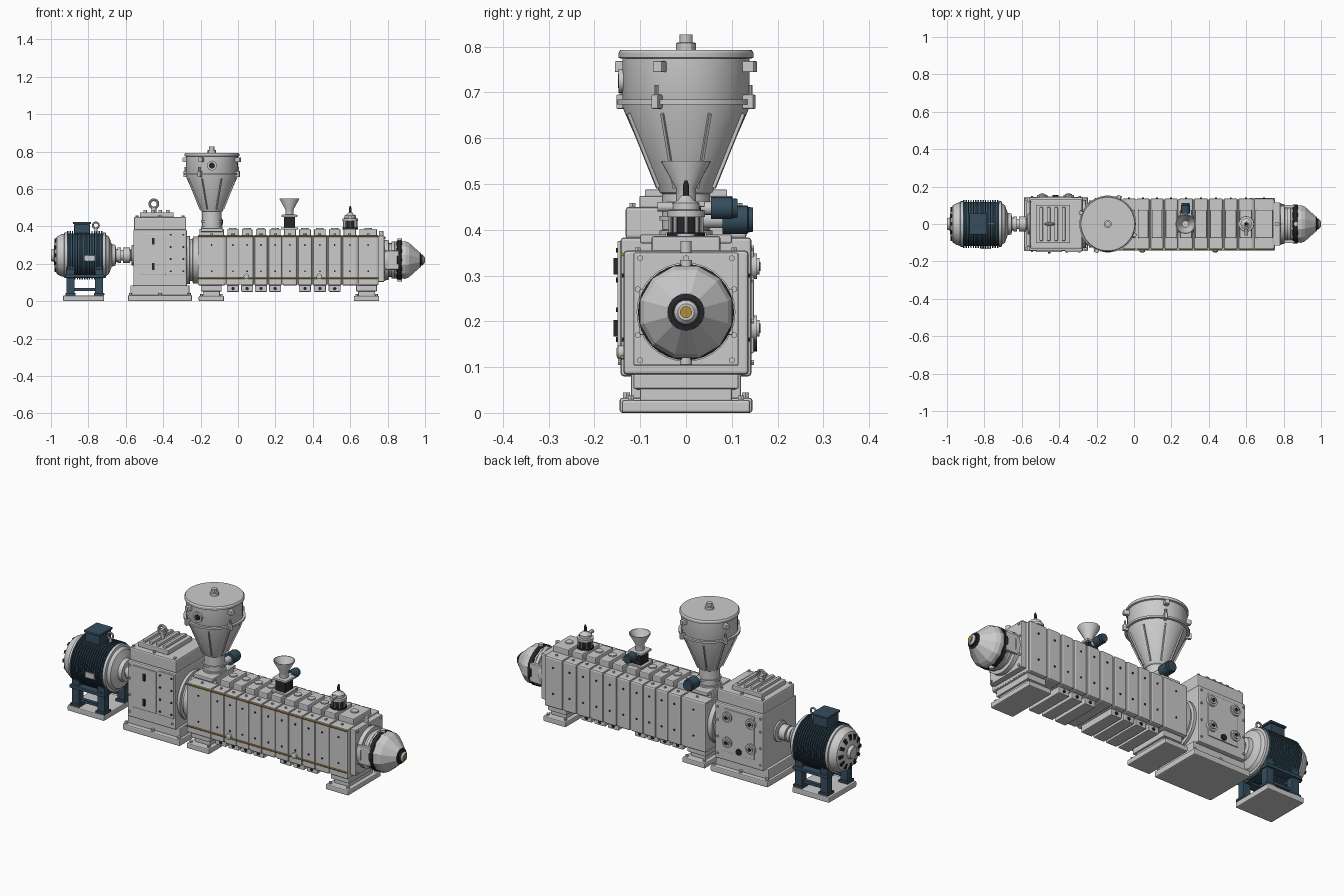
import bpy, bmesh, math
from mathutils import Matrix, Vector

def material(name, c):
    m = bpy.data.materials.new(name)
    m.diffuse_color = (*c, 1)
    return m

BLUE = material("dark_blue", (0.035, 0.075, 0.11))
BLACK = material("black", (0.02, 0.02, 0.025))
GOLD = material("brass", (0.45, 0.27, 0.04))
ROT = {'X': Matrix.Rotation(math.pi / 2, 4, 'Y'), 'Y': Matrix.Rotation(-math.pi / 2, 4, 'X'), 'Z': Matrix()}
smooth = []

def finish(name, bm, mat):
    bmesh.ops.recalc_face_normals(bm, faces=bm.faces)
    me = bpy.data.meshes.new(name)
    bm.to_mesh(me)
    bm.free()
    ob = bpy.data.objects.new(name, me)
    bpy.context.collection.objects.link(ob)
    if mat:
        me.materials.append(mat)
    return ob

def box(name, x, y, z, mat=None, bevel=0.0):
    """Box from (min, max) pairs."""
    bm = bmesh.new()
    bmesh.ops.create_cube(bm, size=1)
    for v in bm.verts:
        v.co = Vector(p[0] + (c + 0.5) * (p[1] - p[0]) for p, c in zip((x, y, z), v.co))
    ob = finish(name, bm, mat)
    if bevel:
        b = ob.modifiers.new("Bevel", 'BEVEL')
        b.width, b.segments = bevel, 2
    return ob

def lathe(name, origin, axis, profile, seg=32, mat=None, soft=True, turn=0.0):
    """Revolve (radius, offset) points around an axis through origin."""
    bm = bmesh.new()
    rings = []
    for r, t in profile:
        rings.append([bm.verts.new((r * math.cos(turn + math.tau * i / seg), r * math.sin(turn + math.tau * i / seg), t))
                      for i in range(seg)])
    for a, b in zip(rings, rings[1:]):
        for i in range(seg):
            j = (i + 1) % seg
            bm.faces.new((a[i], a[j], b[j], b[i]))
    bm.faces.new(rings[0])
    bm.faces.new(rings[-1])
    bmesh.ops.transform(bm, matrix=Matrix.Translation(origin) @ ROT[axis], verts=bm.verts)
    ob = finish(name, bm, mat)
    if soft:
        smooth.append(ob)
    return ob

def cyl(name, origin, axis, r, length, seg=24, mat=None):
    return lathe(name, origin, axis, [(r, 0), (r, length)], seg, mat)

def ring(name, loc, R, r, rot):
    bpy.ops.mesh.primitive_torus_add(location=loc, rotation=rot, major_radius=R, minor_radius=r,
                                     major_segments=24, minor_segments=8)
    bpy.context.object.name = name
    smooth.append(bpy.context.object)

def bolts(name, pts, axis, r=0.006, h=0.006, mat=None):
    for p in pts:
        lathe(name, p, axis, [(r, 0), (r, h)], 6, mat, False)

# ---- Drive motor
MZ = 0.245
fins = []
for i in range(15):
    t = -0.914 + i * 0.013
    fins += [(0.129, t), (0.129, t + 0.007), (0.118, t + 0.007), (0.118, t + 0.013)]
lathe("motor_finned_body", (0, 0, MZ), 'X', fins, 40, BLUE)
lathe("motor_fan_cover", (0, 0, MZ), 'X', [(0.03, -1.0), (0.035, -0.985), (0.075, -0.98), (0.1, -0.968),
      (0.113, -0.945), (0.115, -0.93), (0.122, -0.928), (0.122, -0.913)], 40)
for i in range(12):
    slot = box("motor_vent_slot", (-0.982, -0.97), (-0.009, 0.009), (0.06, 0.09), BLACK)
    slot.data.transform(Matrix.Translation((0, 0, MZ)) @ Matrix.Rotation(math.tau * i / 12, 4, 'X'))
lathe("motor_drive_end", (0, 0, MZ), 'X', [(0.122, -0.722), (0.122, -0.708), (0.11, -0.705), (0.1, -0.69),
      (0.06, -0.675), (0.055, -0.655), (0.035, -0.652), (0.035, -0.64)], 40)
box("motor_terminal_box", (-0.877, -0.79), (-0.05, 0.05), (0.36, 0.412), BLUE, 0.006)
box("motor_terminal_lid", (-0.882, -0.785), (-0.056, 0.056), (0.412, 0.424), BLUE, 0.004)
ring("motor_lifting_eye", (-0.76, 0, 0.405), 0.016, 0.005, (math.pi / 2, 0, 0))
cyl("motor_eye_stem", (-0.76, 0, 0.36), 'Z', 0.008, 0.032)
box("motor_nameplate", (-0.82, -0.765), (-0.133, -0.12), (0.215, 0.245), None, 0.002)
for x in (-0.918, -0.765):
    for s in (-1, 1):
        box("motor_leg", (x, x + 0.044), (s * 0.085 - 0.02, s * 0.085 + 0.02), (0.03, 0.19), BLUE, 0.003)
        box("motor_foot", (x - 0.005, x + 0.05), (s * 0.085 - 0.03, s * 0.085 + 0.027), (0.03, 0.043), BLUE, 0.002)
    box("motor_leg_crossbar", (x + 0.01, x + 0.034), (-0.085, 0.085), (0.115, 0.145), BLUE)
for s in (-1, 1):
    box("motor_side_rail", (-0.925, -0.715), (s * 0.09 - 0.025, s * 0.09 + 0.025), (0.125, 0.143), BLUE, 0.003)
    box("motor_low_rail", (-0.9, -0.74), (s * 0.085 - 0.01, s * 0.085 + 0.01), (0.055, 0.07), BLUE)
box("motor_base", (-0.935, -0.716), (-0.118, 0.118), (0, 0.03), None, 0.005)

# ---- Shaft coupling
lathe("shaft_coupling", (0, 0, MZ), 'X', [(0.024, -0.65), (0.024, -0.643), (0.041, -0.643), (0.041, -0.625), (0.028, -0.625),
      (0.028, -0.615), (0.041, -0.615), (0.041, -0.578), (0.03, -0.575), (0.03, -0.569), (0.055, -0.568), (0.055, -0.55)])

# ---- Gearbox
box("gearbox_base", (-0.588, -0.246), (-0.145, 0.145), (0, 0.033), None, 0.006)
box("gearbox_plinth", (-0.575, -0.26), (-0.12, 0.12), (0.03, 0.085), None, 0.004)
box("gearbox_lower_case", (-0.56, -0.273), (-0.143, 0.143), (0.08, 0.383), None, 0.007)
box("gearbox_upper_case", (-0.556, -0.277), (-0.132, 0.132), (0.38, 0.45), None, 0.007)
box("gearbox_top_cover", (-0.525, -0.345), (-0.102, 0.102), (0.448, 0.474), None, 0.004)
for i in range(4):
    x = -0.505 + i * 0.04
    box("gearbox_cover_rib", (x, x + 0.018), (-0.09, 0.09), (0.472, 0.488), None, 0.003)
ring("gearbox_lifting_eye", (-0.45, 0, 0.52), 0.022, 0.007, (math.pi / 2, 0, 0))
cyl("gearbox_eye_stem", (-0.45, 0, 0.47), 'Z', 0.013, 0.033)
box("gearbox_front_panel", (-0.525, -0.385), (-0.15, -0.14), (0.14, 0.365), None, 0.003)
box("gearbox_side_panel", (-0.37, -0.28), (-0.15, -0.14), (0.14, 0.375), None, 0.003)
box("gearbox_back_panel", (-0.51, -0.33), (0.14, 0.148), (0.13, 0.36), None, 0.003)
for z in (0.185, 0.32):
    box("gearbox_front_handle", (-0.459, -0.447), (-0.158, -0.148), (z - 0.018, z + 0.018), BLACK)
    for x in (-0.49, -0.35):
        lathe("gearbox_bearing_cap", (x, 0.14, z), 'Y', [(0.028, 0), (0.028, 0.015), (0.018, 0.015), (0.018, 0.021)])
        cyl("gearbox_bearing_plug", (x, 0.155, z), 'Y', 0.01, 0.008, 12, BLACK)
cyl("gearbox_oil_gauge", (-0.42, 0.14, 0.15), 'Y', 0.016, 0.015, 20, BLACK)
for y, h in ((-0.149, -0.006), (0.143, 0.006)):
    bolts("gearbox_edge_bolt", [(x, y, z) for x in (-0.545, -0.29) for z in (0.11, 0.2, 0.29, 0.36)], 'Y', 0.006, 0.006)
bolts("gearbox_panel_bolt", [(x, -0.153, z) for x in (-0.36, -0.292) for z in (0.16, 0.225, 0.29, 0.355)], 'Y', 0.006, 0.005, BLACK)
bolts("gearbox_base_bolt", [(x, y, 0.033) for x in (-0.575, -0.417, -0.26) for y in (-0.13, 0.13)], 'Z', 0.009, 0.011)
bolts("gearbox_top_bolt", [(x, y, 0.45) for x in (-0.54, -0.417, -0.295) for y in (-0.117, 0.117)], 'Z', 0.008, 0.008)

# ---- Lantern flange between gearbox and barrel
lathe("adapter_flange", (0, 0, 0.22), 'X', [(0.128, -0.275), (0.128, -0.258), (0.112, -0.256), (0.112, -0.243),
      (0.125, -0.241), (0.125, -0.215)], 40)

# ---- Barrel segments with top caps
edges = [-0.215, -0.066, 0.012, 0.086, 0.16, 0.237, 0.318, 0.398, 0.478, 0.556, 0.64, 0.752]
for i, (a, b) in enumerate(zip(edges, edges[1:])):
    m = (a + b) / 2
    box(f"barrel_segment_{i + 1}", (a + 0.002, b - 0.002), (-0.137, 0.137), (0.083, 0.355), None, 0.009)
    box("barrel_top_cap", (a + 0.009, b - 0.009), (-0.075, 0.075), (0.35, 0.386), None, 0.005)
    cyl("barrel_cap_plug", (m, 0, 0.386), 'Z', 0.02, 0.006, 20)
    bolts("barrel_top_bolt", [(m, y, 0.355) for y in (-0.105, 0.105)], 'Z', 0.007, 0.006)
    bolts("barrel_side_bolt", [(m, y, z) for y in (-0.141, 0.137) for z in (0.16, 0.3)], 'Y', 0.005, 0.004, BLACK)
    if i in (2, 3, 4, 6, 7, 8) or i == 1:
        box("barrel_cooling_block", (m - 0.032, m + 0.032), (-0.11, 0.11), (0.05, 0.086), None, 0.004)
        cyl("barrel_cooling_port", (m, -0.113, 0.067), 'Y', 0.009, 0.226, 12, BLACK)
box("barrel_core", (-0.213, 0.75), (-0.13, 0.13), (0.09, 0.348))
for z in (0.122, 0.346):
    cyl("brass_side_pipe", (-0.215, -0.139, z), 'X', 0.004, 0.965, 10, GOLD)
for x in (0.045, 0.435):
    lathe("barrel_side_knob", (x, -0.152, 0.132), 'Y', [(0.008, 0), (0.015, 0.004), (0.015, 0.02)], 16)

# ---- Barrel supports
for a, b in ((-0.21, -0.075), (0.62, 0.755)):
    box("barrel_support_base", (a, b), (-0.14, 0.14), (0, 0.028), None, 0.005)
    box("barrel_support_block", (a + 0.022, b - 0.022), (-0.1, 0.1), (0.025, 0.06), None, 0.004)
    box("barrel_support_saddle", (a + 0.012, b - 0.012), (-0.115, 0.115), (0.052, 0.086), None, 0.004)
    for s in (-1, 1):
        cyl("barrel_support_pin", ((a + b) / 2, s * 0.105 - 0.008, 0.068), 'Y', 0.008, 0.016, 12, BLACK)
    bolts("barrel_support_bolt", [(x, y, 0.028) for x in (a + 0.015, b - 0.015) for y in (-0.12, 0.12)], 'Z', 0.008, 0.01)

# ---- Die head
box("die_end_flange", (0.75, 0.782), (-0.115, 0.115), (0.103, 0.35), None, 0.004)
lathe("die_adapter", (0, 0, 0.22), 'X', [(0.108, 0.78), (0.108, 0.805), (0.09, 0.807), (0.09, 0.82), (0.1, 0.822),
      (0.1, 0.838), (0.085, 0.84), (0.085, 0.86)], 32)
lathe("die_clamp_ring", (0, 0, 0.22), 'X', [(0.1, 0.848), (0.105, 0.852), (0.105, 0.872), (0.1, 0.876)], 32, BLACK)
lathe("die_cone", (0, 0, 0.22), 'X', [(0.102, 0.84), (0.104, 0.895), (0.095, 0.915), (0.041, 0.973)], 12, None, False, math.pi / 12)
lathe("die_nozzle", (0, 0, 0.22), 'X', [(0.04, 0.965), (0.04, 0.976), (0.03, 0.978), (0.03, 0.986)], 24, BLACK)
lathe("die_nozzle_tip", (0, 0, 0.22), 'X', [(0.026, 0.978), (0.026, 0.988), (0.018, 0.996)], 24)
cyl("die_brass_orifice", (0, 0, 0.22), 'X', 0.013, 0.02, 20, GOLD).location.x = 0.98
for s in (-1, 1):
    box("die_side_clamp", (0.79, 0.86), (s * 0.094 - 0.008, s * 0.094 + 0.008), (0.17, 0.27), None, 0.003)
    cyl("die_sensor", (0.865, 0, 0.22 + s * 0.1 - 0.014), 'Z', 0.013, 0.028, 16)
bolts("die_flange_bolt", [(0.78, y, z) for y in (-0.1, 0, 0.1) for z in (0.115, 0.338)]
      + [(0.78, y, z) for y in (-0.105, 0.105) for z in (0.17, 0.27)], 'X', 0.007, 0.008)
cyl("die_pressure_probe", (0.765, 0, 0.345), 'Z', 0.012, 0.03, 16)

# ---- Main hopper
HX = -0.14
lathe("hopper_body", (HX, 0, 0), 'Z', [(0.052, 0.4), (0.052, 0.478), (0.058, 0.482), (0.139, 0.668), (0.139, 0.78)], 48)
lathe("hopper_ring", (HX, 0, 0), 'Z', [(0.135, 0.674), (0.152, 0.674), (0.152, 0.684), (0.135, 0.684)], 48)
lathe("hopper_lid", (HX, 0, 0), 'Z', [(0.143, 0.774), (0.147, 0.776), (0.147, 0.787), (0.143, 0.793)], 48)
lathe("hopper_lid_knob", (HX, 0, 0), 'Z', [(0.022, 0.79), (0.022, 0.808), (0.014, 0.809), (0.014, 0.826)], 12)
lathe("hopper_neck_flange", (HX, 0, 0), 'Z', [(0.058, 0.382), (0.058, 0.398), (0.05, 0.4), (0.05, 0.42), (0.058, 0.42), (0.058, 0.43)], 32)
box("hopper_foot", (-0.198, -0.082), (-0.1, 0.1), (0.37, 0.39), None, 0.004)
slope = math.atan2(0.081, 0.186)
for i in range(8):
    a = math.tau * (i + 0.5) / 8
    spin = Matrix.Translation((HX, 0, 0)) @ Matrix.Rotation(a, 4, 'Z')
    rib = box("hopper_cone_rib", (-0.003, 0.005), (-0.003, 0.003), (-0.088, 0.088))
    rib.data.transform(spin @ Matrix.Translation((0.1, 0, 0.573)) @ Matrix.Rotation(slope, 4, 'Y'))
    if i % 2 == 0:
        latch = box("hopper_latch", (0.138, 0.165), (-0.008, 0.008), (0.664, 0.695), None, 0.003)
        pin = cyl("hopper_latch_pin", (0.155, 0, 0.69), 'Z', 0.005, 0.026, 10)
        lug = box("hopper_lid_clip", (0.135, 0.165), (-0.011, 0.011), (0.744, 0.768), None, 0.003)
        for ob, d in ((latch, -0.04), (pin, -0.04), (lug, 0.0)):
            ob.data.transform(Matrix.Translation((HX, 0, 0)) @ Matrix.Rotation(a + d + math.radians(45), 4, 'Z'))
cyl("hopper_sight_frame", (HX, -0.147, 0.725), 'Y', 0.026, 0.02)
cyl("hopper_sight_glass", (HX, -0.149, 0.725), 'Y', 0.016, 0.02, 24, BLACK)

# ---- Small feeder motors at the back
for name, x, y0, y1, z, r in (("hopper_motor", -0.11, 0.08, 0.146, 0.422, 0.031), ("feeder_motor", 0.275, 0.055, 0.112, 0.447, 0.024)):
    lathe(name, (x, 0, z), 'Y', [(r, y0), (r, y1 - 0.012), (r * 0.9, y1 - 0.01), (r * 0.85, y1)], 20, BLUE)
    cyl(name + "_coupling", (x, 0.02, z), 'Y', r * 0.6, y0 - 0.015, 16)

# ---- Side feeder
FX = 0.275
box("feeder_base_plate", (FX - 0.045, FX + 0.045), (-0.045, 0.045), (0.383, 0.394), None, 0.002)
box("feeder_black_body", (FX - 0.03, FX + 0.03), (-0.033, 0.033), (0.39, 0.45), BLACK, 0.003)
box("feeder_top_plate", (FX - 0.042, FX + 0.042), (-0.042, 0.042), (0.45, 0.462), None, 0.003)
lathe("feeder_funnel", (FX, 0, 0), 'Z', [(0.022, 0.46), (0.022, 0.49), (0.053, 0.546), (0.053, 0.55), (0.049, 0.55), (0.018, 0.492)], 32)

# ---- Vent stack
VX = 0.6
lathe("vent_base", (VX, 0, 0), 'Z', [(0.042, 0.384), (0.042, 0.394), (0.028, 0.394), (0.028, 0.43)], 24, BLACK)
for i in range(8):
    a = math.tau * i / 8
    cyl("vent_stud", (VX + 0.034 * math.cos(a), 0.034 * math.sin(a), 0.385), 'Z', 0.004, 0.05, 8)
lathe("vent_cap", (VX, 0, 0), 'Z', [(0.041, 0.428), (0.041, 0.442), (0.03, 0.444), (0.03, 0.458), (0.018, 0.464), (0.01, 0.475)], 24)
lathe("vent_spike", (VX, 0, 0), 'Z', [(0.007, 0.47), (0.007, 0.495), (0.003, 0.508)], 12, BLACK)
cyl("vent_side_port", (VX, -0.062, 0.45), 'Y', 0.01, 0.05, 12)

# ---- Smooth shading on the turned parts
bpy.ops.object.select_all(action='DESELECT')
for ob in smooth:
    ob.select_set(True)
bpy.context.view_layer.objects.active = smooth[0]
bpy.ops.object.shade_smooth_by_angle(angle=math.radians(30))
